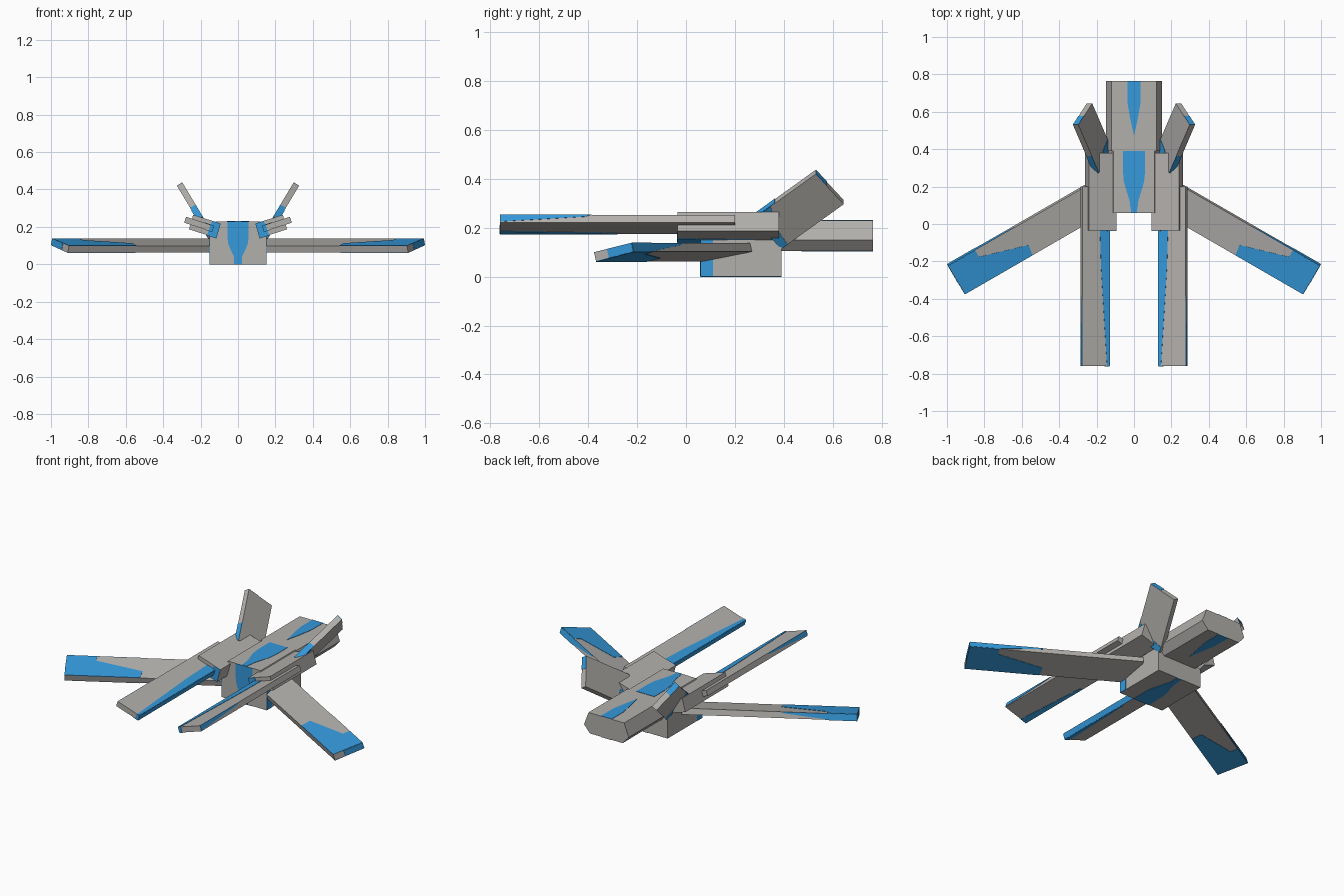
import bpy, bmesh
from mathutils import Vector as V

if "Cube" in bpy.data.objects:
    bpy.data.objects.remove(bpy.data.objects["Cube"])


def material(name, rgb):
    m = bpy.data.materials.new(name)
    m.diffuse_color = (*rgb, 1)
    m.use_nodes = True
    m.node_tree.nodes["Principled BSDF"].inputs["Base Color"].default_value = m.diffuse_color
    return m


GREY = material("warm grey hull", (0.45, 0.435, 0.415))
BLUE = material("blue paint", (0.035, 0.32, 0.71))


def prism(name, pts, vec, mat, mirror=False):
    """Extrude a planar polygon along vec; optionally mirror across x = 0."""
    bm = bmesh.new()
    pts = [V(p) for p in pts]
    vec = V(vec)
    low = [bm.verts.new(p) for p in pts]
    top = [bm.verts.new(p + vec) for p in pts]
    n = len(pts)
    bm.faces.new(low)
    bm.faces.new(top[::-1])
    for i in range(n):
        j = (i + 1) % n
        bm.faces.new((low[i], low[j], top[j], top[i]))
    bmesh.ops.recalc_face_normals(bm, faces=bm.faces)
    me = bpy.data.meshes.new(name)
    bm.to_mesh(me)
    bm.free()
    me.materials.append(mat)
    ob = bpy.data.objects.new(name, me)
    bpy.context.collection.objects.link(ob)
    if mirror:
        ob.modifiers.new("Mirror", "MIRROR").use_clip = False
    return sum(pts, V()) / n + vec / 2


def paint(name, a, b, d, poly, centre, mirror=False):
    """Thin painted plate on the face a-b-d, outline in 0..1 face coordinates."""
    a, b, d = V(a), V(b), V(d)
    n = (b - a).cross(d - a).normalized()
    if n.dot(a - centre) < 0:
        n = -n
    pts = [a + (b - a) * u + (d - a) * v - n * 0.001 for u, v in poly]
    prism(name, pts, n * 0.003, BLUE, mirror)


def rect(u0, u1, v0, v1):
    return [(u0, v0), (u1, v0), (u1, v1), (u0, v1)]


def stripe(rows):
    """Symmetric outline from (half width, position) rows."""
    return [(0.5 + w, t) for w, t in rows] + [(0.5 - w, t) for w, t in reversed(rows)]


# Central body with its tapering stripes
c = prism("central_body", [(-.15, .06, 0), (.15, .06, 0), (.15, .06, .15), (.11, .06, .23),
                           (-.11, .06, .23), (-.15, .06, .15)], (0, .33, 0), GREY)
paint("body_front_stripe", (-.15, .06, 0), (.15, .06, 0), (-.15, .06, .23),
      stripe([(.07, 0), (.07, .17), (.17, .45), (.19, .65), (.19, 1)]), c)
paint("body_top_stripe", (-.15, .06, .23), (.15, .06, .23), (-.15, .39, .23),
      stripe([(.05, 0), (.08, .2), (.18, .5), (.2, .7), (.2, 1)]), c)
paint("body_bottom_stripe", (-.15, .06, 0), (.15, .06, 0), (-.15, .39, 0),
      stripe([(.18, 0), (.18, .4), (.06, .8), (.05, 1)]), c)
paint("body_side_paint", (.15, .06, 0), (.15, .39, 0), (.15, .06, .15), rect(0, .15, 0, 1), c, True)

# Rear block
c = prism("rear_block", [(-.11, .39, .105), (.11, .39, .105), (.15, .39, .15), (.12, .39, .23),
                         (-.12, .39, .23), (-.15, .39, .15)], (0, .375, 0), GREY)
paint("rear_top_stripe", (-.12, .39, .23), (.12, .39, .23), (-.12, .765, .23),
      [(.5, .22), (.58, .45), (.65, .7), (.65, 1), (.35, 1), (.35, .7), (.42, .45)], c)
paint("rear_bottom_stripe", (-.11, .39, .105), (.11, .39, .105), (-.11, .765, .105),
      [(.5, .22), (.65, .7), (.65, 1), (.35, 1), (.35, .7)], c)

# Boom housings, tilted outwards
H = [(.115, -.035, .14), (.262, -.035, .187), (.24, -.035, .265), (.093, -.035, .218)]
c = prism("boom_housing", H, (0, .415, 0), GREY, True)
paint("housing_front_paint", H[0], H[1], H[3], [(0, 0), (.35, 0), (.3, 1), (0, 1)], c, True)
paint("housing_bottom_paint", H[0], H[1], V(H[0]) + V((0, .415, 0)),
      [(0, 0), (.35, 0), (.2, 1), (0, 1)], c, True)

# Long forward booms
B = [(.14, -.76, .175), (.286, -.76, .222), (.275, -.76, .253), (.13, -.76, .206)]
run = V((0, .96, 0))
c = prism("boom", B, run, GREY, True)
paint("boom_inner_paint", B[0], B[3], V(B[0]) + run, rect(0, 1, 0, .8), c, True)
paint("boom_top_paint", B[3], B[2], V(B[3]) + run,
      [(0, 0), (.1, 0), (.32, .55), (.36, .76), (0, .76)], c, True)
paint("boom_outer_paint", B[1], B[2], V(B[1]) + run,
      [(.1, 0), (1, 0), (1, .39), (.75, .36)], c, True)
paint("boom_front_paint", B[0], B[1], B[3], rect(0, .12, 0, 1), c, True)
paint("boom_bottom_paint", B[0], B[1], V(B[0]) + run,
      [(0, 0), (.25, 0), (.08, .5), (0, .5)], c, True)

# Swept wings with painted tips (section at the tip, run back to the root)
W = [(.91, -.368, .063), (.998, -.215, .103), (.992, -.223, .137), (.904, -.376, .098)]
run = V((-.84, .485, 0))
c = prism("wing", W, run, GREY, True)
tip = [(0, 0), (1, 0), (1, .17), (.77, .17), (.33, .44), (0, .43)]
paint("wing_top_paint", W[3], W[2], V(W[3]) + run, tip, c, True)
paint("wing_bottom_paint", W[0], W[1], V(W[0]) + run, tip, c, True)
paint("wing_back_paint", W[1], W[2], V(W[1]) + run, [(0, 0), (1, 0), (1, .42), (.8, .42), (0, .15)], c, True)
paint("wing_tip_paint", W[0], W[1], W[3], rect(.35, 1, 0, 1), c, True)


# Canted tail fins: plates lying along y and leaning outwards
def fin_point(y, z):
    return V((.31 - (.425 - z) * .6, y, z))


n = V((.857, 0, -.515)) * .034
F = [fin_point(*p) - n / 2 for p in ((.275, .245), (.39, .122), (.645, .305), (.53, .428))]
c = prism("tail_fin", F, n, GREY, True)
base = [(0, 0), (1, 0), (1, .1), (.5, .14), (0, .28)]
paint("fin_inner_paint", F[0], F[1], F[3], [(.3, 0), (1, 0), (1, .25), (.6, .2)], c, True)
paint("fin_outer_paint", F[0] + n, F[1] + n, F[3] + n, base, c, True)
paint("fin_edge_paint", F[0], F[0] + n, F[3], rect(0, 1, 0, .35), c, True)
paint("fin_tip_paint", F[3], F[2], F[3] + n, rect(0, .4, 0, 1), c, True)
